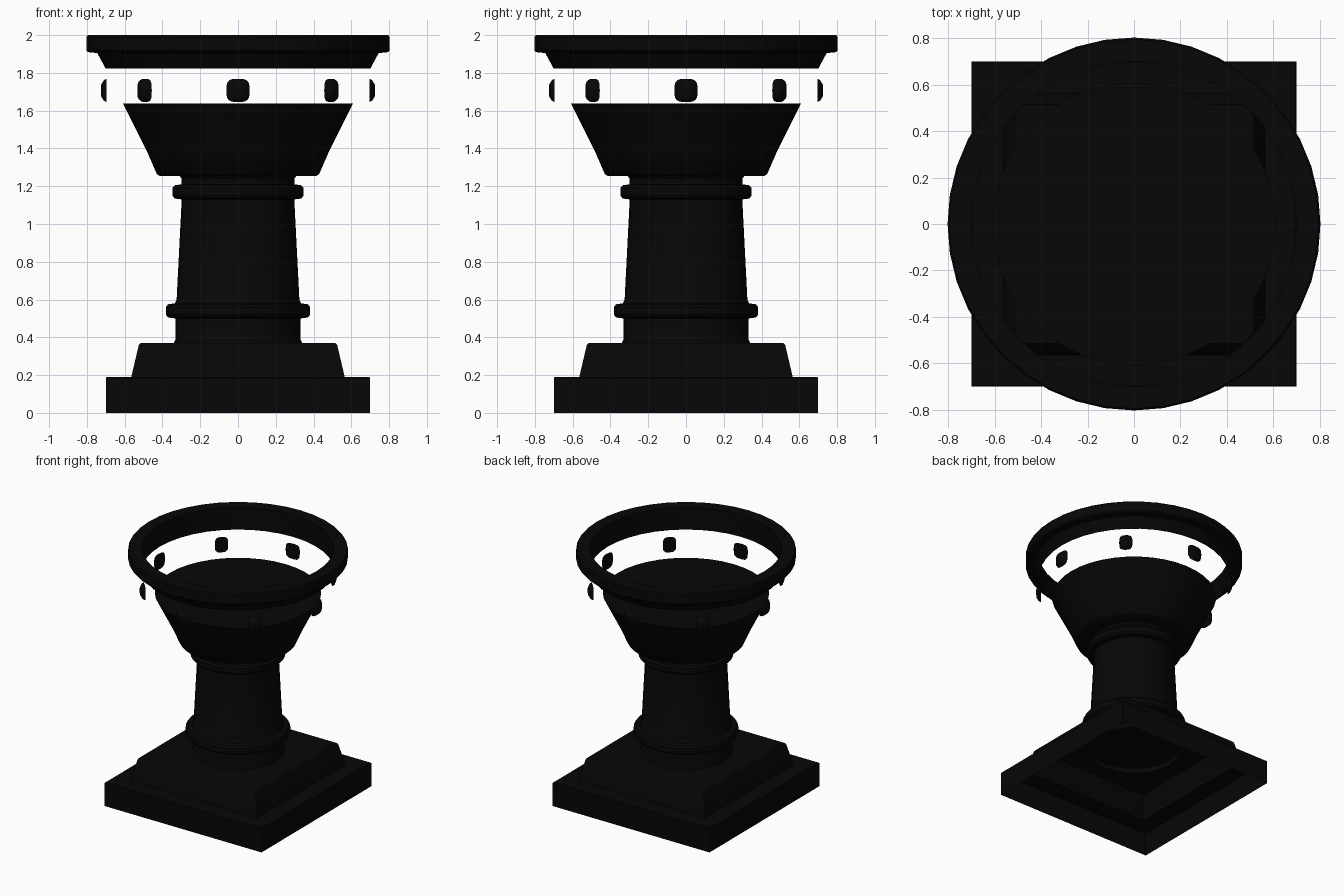
import bpy
import bmesh
from math import cos, sin, pi, sqrt, radians

cube = bpy.data.objects.get("Cube")
if cube:
    bpy.data.objects.remove(cube, do_unlink=True)

# Single dark stone colour
COLOUR = (0.002, 0.002, 0.002, 1.0)
stone = bpy.data.materials.new("black stone")
stone.use_nodes = True
stone.diffuse_color = COLOUR
shader = stone.node_tree.nodes["Principled BSDF"]
shader.inputs["Base Color"].default_value = COLOUR
shader.inputs["Roughness"].default_value = 0.8


def finish(bm, name, recalc=True):
    """Turn a bmesh into a shaded object with the stone material."""
    if recalc:
        bmesh.ops.recalc_face_normals(bm, faces=bm.faces)
    mesh = bpy.data.meshes.new(name)
    bm.to_mesh(mesh)
    bm.free()
    mesh.materials.append(stone)
    obj = bpy.data.objects.new(name, mesh)
    bpy.context.collection.objects.link(obj)
    bpy.ops.object.select_all(action="DESELECT")
    obj.select_set(True)
    bpy.context.view_layer.objects.active = obj
    bpy.ops.object.shade_smooth_by_angle(angle=radians(35))
    return obj


def skin(bm, low, high):
    """Join two equal loops of vertices with quads."""
    n = len(low)
    for i in range(n):
        j = (i + 1) % n
        bm.faces.new((low[i], low[j], high[j], high[i]))


def turn(name, profile, sides=40, start=0.0, closed=False, cap=False):
    """Revolve (radius, height) points about the z axis."""
    bm = bmesh.new()
    angles = [start + 2 * pi * i / sides for i in range(sides)]
    rings = [[bm.verts.new((r * cos(a), r * sin(a), z)) for a in angles]
             for r, z in profile]
    for low, high in zip(rings, rings[1:]):
        skin(bm, low, high)
    if closed:
        skin(bm, rings[-1], rings[0])
    if cap:
        bm.faces.new(rings[-1])
    return finish(bm, name, recalc=closed)


# Stepped square base, hollow underneath, with softened edges
steps = [(0.70, 0), (0.70, 0.185), (0.695, 0.19), (0.565, 0.19),
         (0.525, 0.36), (0.515, 0.37)]
turn("square_base", [(h * sqrt(2), z) for h, z in steps],
     sides=4, start=pi / 4, cap=True)

# Tapered column with a rounded collar near each end, sunk into the base
turn("column", [
    (0.34, 0.33), (0.34, 0.37), (0.33, 0.39), (0.33, 0.50), (0.37, 0.505),
    (0.382, 0.52), (0.382, 0.56), (0.37, 0.575), (0.335, 0.58), (0.325, 0.60),
    (0.298, 1.13), (0.335, 1.135), (0.347, 1.15), (0.347, 1.19),
    (0.335, 1.205), (0.30, 1.21), (0.298, 1.24), (0.31, 1.255)])

# Flared bowl with a flat top
turn("bowl", [
    (0.29, 1.255), (0.415, 1.255), (0.43, 1.265), (0.48, 1.38),
    (0.608, 1.637)], cap=True)

# Raised rim above the bowl
turn("rim", [
    (0.70, 1.822), (0.745, 1.905), (0.795, 1.91), (0.803, 1.92),
    (0.803, 1.99), (0.795, 2.0), (0.70, 2.0)], closed=True)

# Eight rounded studs circling the gap below the rim, the diagonal ones narrower
for k in range(8):
    a = k * pi / 4
    width = 0.8 if k % 2 else 1.0
    bm = bmesh.new()
    layers = []
    for depth, size in ((0.695, 0.062), (0.71, 0.055), (0.725, 0.03)):
        layer = []
        for i in range(16):
            # Squared-off circle outline
            c, s = cos(2 * pi * i / 16), sin(2 * pi * i / 16)
            u = width * size * abs(c) ** 0.6 * (1 if c > 0 else -1)
            v = size * abs(s) ** 0.6 * (1 if s > 0 else -1)
            layer.append(bm.verts.new((depth * cos(a) - u * sin(a),
                                       depth * sin(a) + u * cos(a), 1.707 + v)))
        layers.append(layer)
    for low, high in zip(layers, layers[1:]):
        skin(bm, low, high)
    bm.faces.new(layers[0])
    bm.faces.new(layers[-1])
    finish(bm, f"stud_{k + 1}")
